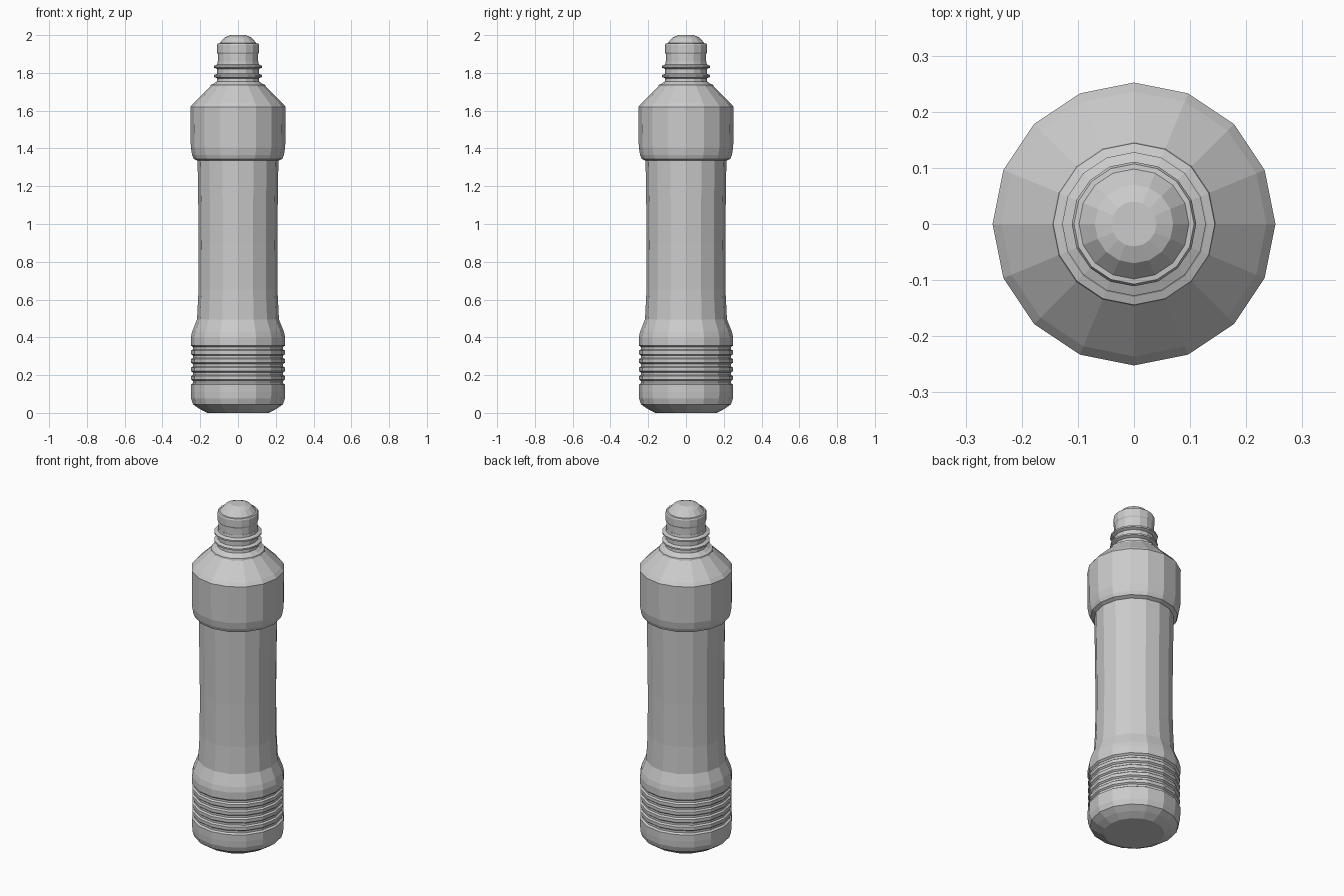
import bpy, bmesh
from math import cos, sin, tau

SIDES = 16


def lathe(name, profile):
    """Spin a list of (radius, height) points into a closed, flat-faced solid."""
    bm = bmesh.new()
    rings = [[bm.verts.new((r * cos(tau * i / SIDES), r * sin(tau * i / SIDES), z))
              for i in range(SIDES)] for r, z in profile]
    for low, high in zip(rings, rings[1:]):
        for i in range(SIDES):
            j = (i + 1) % SIDES
            bm.faces.new((low[i], low[j], high[j], high[i]))
    bm.faces.new(rings[0][::-1])
    bm.faces.new(rings[-1])
    mesh = bpy.data.meshes.new(name)
    bm.to_mesh(mesh)
    bm.free()
    obj = bpy.data.objects.new(name, mesh)
    bpy.context.collection.objects.link(obj)
    return obj


# Rounded foot
profile = [(0.163, 0.0), (0.205, 0.022), (0.238, 0.045), (0.248, 0.075), (0.25, 0.11), (0.25, 0.15)]

# Ribbed grip: four ribs between five grooves
for k in range(5):
    z = 0.163 + k * 0.0448
    profile += [(0.239, z - 0.006), (0.239, z + 0.006)]
    if k < 4:
        profile += [(0.248, z + 0.013), (0.248, z + 0.032)]

# Lower band, waist, upper band and shoulder
profile += [(0.25, 0.357), (0.25, 0.40), (0.243, 0.43), (0.217, 0.495), (0.209, 0.65),
            (0.208, 0.90), (0.211, 1.15), (0.214, 1.335), (0.235, 1.345), (0.243, 1.365),
            (0.25, 1.405), (0.252, 1.62), (0.236, 1.64), (0.146, 1.728)]

# Neck with two collar rings
profile += [(0.144, 1.737), (0.130, 1.742), (0.112, 1.755)]
for z in (1.785, 1.834):
    profile += [(0.110, z - 0.014), (0.128, z - 0.006), (0.128, z + 0.003), (0.110, z + 0.011)]
profile += [(0.108, 1.86)]
lathe("bottle_body", profile)

# Cap with a seam line and domed top
lathe("bottle_cap", [(0.107, 1.855), (0.107, 1.90), (0.111, 1.908), (0.111, 1.948),
                     (0.107, 1.956), (0.098, 1.957), (0.070, 1.988), (0.040, 2.0)])
